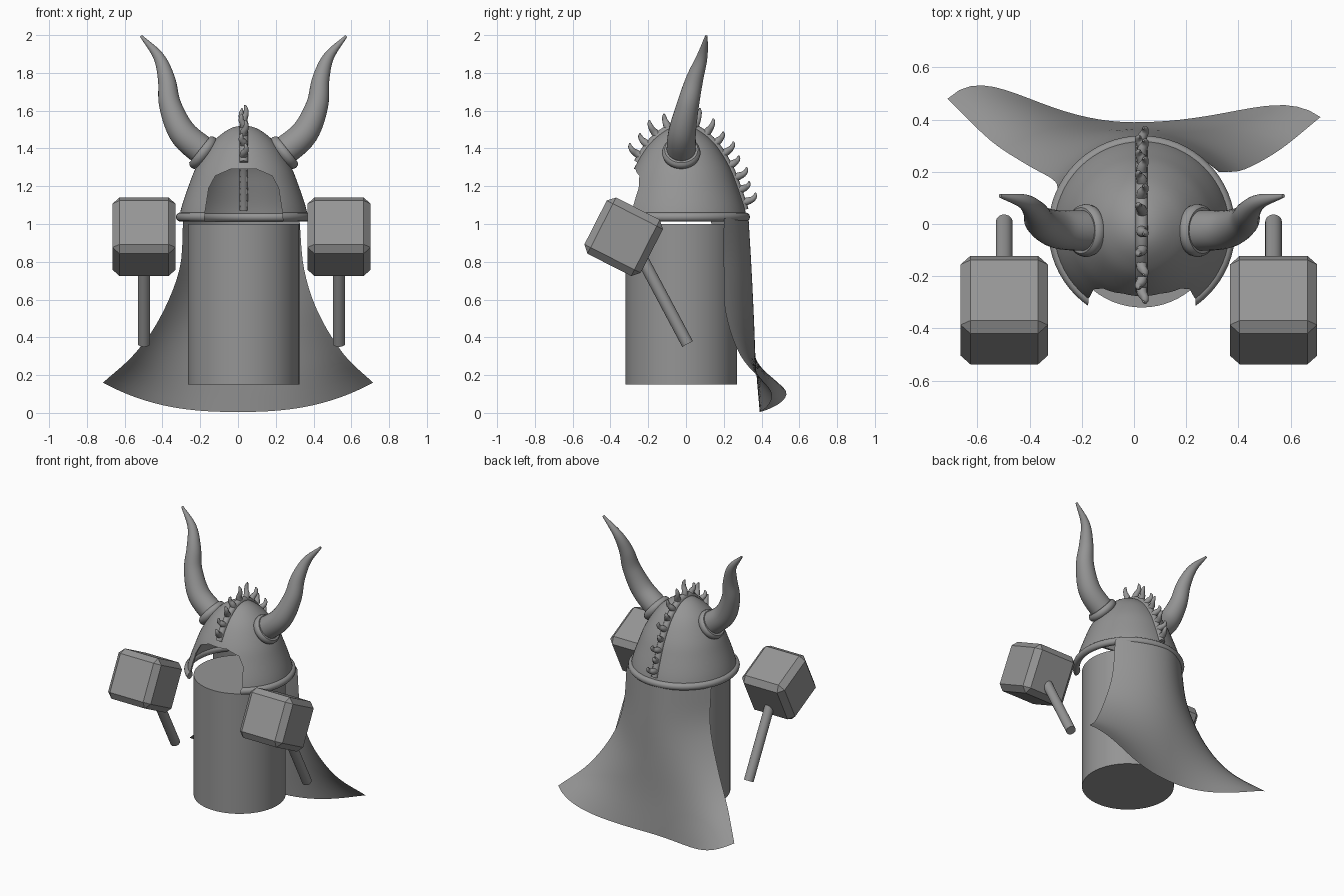
import bpy, bmesh, math
from mathutils import Vector, Matrix

if "Cube" in bpy.data.objects:
    bpy.data.objects.remove(bpy.data.objects["Cube"])

grey = bpy.data.materials.new("plain_grey")
grey.diffuse_color = (0.3, 0.3, 0.3, 1)
grey.use_nodes = True
grey.node_tree.nodes["Principled BSDF"].inputs["Base Color"].default_value = grey.diffuse_color
CX, CY = 0.03, -0.02          # helmet axis


def make(name, bm, smooth=40):
    bmesh.ops.recalc_face_normals(bm, faces=bm.faces)
    me = bpy.data.meshes.new(name)
    bm.to_mesh(me)
    bm.free()
    me.materials.append(grey)
    ob = bpy.data.objects.new(name, me)
    bpy.context.collection.objects.link(ob)
    if smooth:
        bpy.ops.object.select_all(action='DESELECT')
        ob.select_set(True)
        bpy.context.view_layer.objects.active = ob
        bpy.ops.object.shade_smooth_by_angle(angle=math.radians(smooth))
    return ob


def spline(pts, steps):
    """Smooth curve through points of any dimension."""
    pts = [Vector(p) for p in pts]
    out = []
    for i in range(len(pts) - 1):
        b, c = pts[i], pts[i + 1]
        a = pts[i - 1] if i else b * 2 - c
        d = pts[i + 2] if i + 2 < len(pts) else c * 2 - b
        for k in range(steps):
            t = k / steps
            out.append(0.5 * (2 * b + (c - a) * t + (2 * a - 5 * b + 4 * c - d) * t * t
                              + (3 * b - a - 3 * c + d) * t ** 3))
    return out + [pts[-1]]


def loft(bm, rings, closed=False):
    n = len(rings[0])
    pairs = list(zip(rings, rings[1:])) + ([(rings[-1], rings[0])] if closed else [])
    for r, s in pairs:
        for i in range(n):
            j = (i + 1) % n
            bm.faces.new((r[i], r[j], s[j], s[i]))


def tube(bm, path, sides=16):
    """Round tube along (x, y, z, radius) points."""
    P = [Vector(p[:3]) for p in path]
    rings, prev, side = [], None, None
    for i, p in enumerate(P):
        t = (P[min(i + 1, len(P) - 1)] - P[max(i - 1, 0)]).normalized()
        side = prev.rotation_difference(t) @ side if prev else t.orthogonal().normalized()
        prev, up = t, t.cross(side)
        rings.append([bm.verts.new(p + path[i][3] * (math.cos(a) * side + math.sin(a) * up))
                      for a in (2 * math.pi * k / sides for k in range(sides))])
    loft(bm, rings)
    bm.faces.new(rings[0])
    bm.faces.new(rings[-1])


def lathe(bm, prof, sides=64):
    """Closed cross-section of (r, z) turned about the helmet axis."""
    rings = [[bm.verts.new((CX + r * math.cos(a), CY + r * math.sin(a), z)) for r, z in prof]
             for a in (2 * math.pi * k / sides for k in range(sides))]
    loft(bm, rings, True)
    bmesh.ops.remove_doubles(bm, verts=bm.verts, dist=1e-5)


# body
bm = bmesh.new()
bmesh.ops.create_cone(bm, cap_ends=True, segments=64, radius1=0.295, radius2=0.295, depth=0.85,
                      matrix=Matrix.Translation((0.03, -0.025, 0.575)))
make("body", bm)

# helmet shell and rim, with an arched face opening
dome = spline([(0.345, 1.02), (0.326, 1.1), (0.292, 1.2), (0.252, 1.3), (0.185, 1.41),
               (0.12, 1.474), (0.06, 1.51), (0, 1.522)], 4)
dome = [(max(p.x, 0), p.y) for p in dome]
inner = [(r * 0.96, 1.02 + (z - 1.02) * 0.97) for r, z in dome]
bm = bmesh.new()
lathe(bm, dome + inner[::-1])
shell = make("helmet_shell", bm)
bm = bmesh.new()
lathe(bm, [(0.336 + 0.023 * math.cos(a), 1.037 + 0.024 * math.sin(a))
           for a in (math.pi * k / 6 for k in range(12))])
rim = make("helmet_rim", bm)

half = [(0.215, 0.9), (0.205, 1.06), (0.185, 1.19), (0.15, 1.255), (0.07, 1.29)]
arch = half + [(-x, z) for x, z in half[::-1]]
bm = bmesh.new()
ends = [[bm.verts.new((CX + x, y, z)) for x, z in arch] for y in (-0.8, -0.12)]
loft(bm, ends)
for e in ends:
    bm.faces.new(e)
cutter = make("opening_cutter", bm, 0)
cutter.hide_render = True
cutter.hide_viewport = True
for ob in (shell, rim):
    m = ob.modifiers.new("opening", 'BOOLEAN')
    m.operation, m.solver, m.object = 'DIFFERENCE', 'EXACT', cutter

# crest ridge running from the brow over the top to the back
arc = [(-r, z) for r, z in dome if z > 1.3] + [(r, z) for r, z in dome[-2::-1] if z > 1.06]
bm = bmesh.new()
tube(bm, [(CX, CY + y * 0.985, z - 0.004, 0.024) for y, z in arc], 10)
make("crest_ridge", bm)

# hooked crest spikes of varied length, spaced along the ridge
arc = [Vector((CX, CY + y, z)) for y, z in arc]
dist = [0]
for a, b in zip(arc, arc[1:]):
    dist.append(dist[-1] + (b - a).length)
bm = bmesh.new()
COUNT = 13
for k in range(COUNT):
    s = dist[-1] * (0.04 + 0.92 * k / (COUNT - 1))
    i = max(j for j in range(len(arc) - 1) if dist[j] <= s)
    d = (arc[i + 1] - arc[i]).normalized()
    p = arc[i] + d * (s - dist[i])
    n = Vector((0, -d.z, d.y))
    up = Vector((0, 0, 1))
    lean = Vector((0.012 * (-1) ** k, 0, 0))
    f = 0.95 if k in (4, 5) else (0.72 if k % 2 else 0.86)
    pts = [(p - n * 0.025, 0.024), (p + n * 0.03 * f, 0.02),
           (p + (n * 0.062 + up * 0.003) * f + lean, 0.015),
           (p + (n * 0.078 + up * 0.018) * f + lean, 0.011),
           (p + (n * 0.08 + up * 0.036) * f + lean * 0.5, 0.004)]
    tube(bm, spline([(*q, r) for q, r in pts], 3), 10)
make("crest_spikes", bm, 60)

# horns and their collars
horn = spline([(0.13, -0.025, 1.33, 0.075), (0.22, -0.025, 1.39, 0.078), (0.325, -0.02, 1.485, 0.073),
               (0.389, 0.01, 1.63, 0.059), (0.408, 0.045, 1.765, 0.046), (0.45, 0.085, 1.885, 0.029),
               (0.543, 0.108, 1.995, 0.007)], 6)
axis = Vector((0.78, 0, 0.62)).normalized()
for tag, sx in (("left", -1), ("right", 1)):
    bm = bmesh.new()
    tube(bm, [(CX + sx * p[0], p[1], p[2], p[3]) for p in horn], 24)
    make("horn_" + tag, bm)
    bm = bmesh.new()
    c = Vector((0.214, -0.025, 1.378))
    rings = []
    for k in range(32):
        a = 2 * math.pi * k / 32
        out = math.cos(a) * Vector((0, 1, 0)) + math.sin(a) * axis.cross(Vector((0, 1, 0)))
        ring = []
        for j in range(10):
            b = 2 * math.pi * j / 10
            q = c + out * (0.082 + 0.02 * math.cos(b)) + axis * 0.026 * math.sin(b)
            ring.append(bm.verts.new((CX + sx * q.x, q.y, q.z)))
        rings.append(ring)
    loft(bm, rings, True)
    make("horn_collar_" + tag, bm)

# hammers: chamfered block heads, handles tilted the opposite way
for tag, x in (("left", -0.4975), ("right", 0.535)):
    place = Matrix.Translation((x, -0.33, 0.9325))
    bm = bmesh.new()
    bmesh.ops.create_cube(bm, size=0.334, matrix=place @ Matrix.Rotation(math.radians(-27), 4, 'X'))
    bmesh.ops.bevel(bm, geom=bm.edges[:], offset=0.037, segments=1, affect='EDGES')
    make("hammer_head_" + tag, bm, 0)
    bm = bmesh.new()
    bmesh.ops.create_cone(bm, cap_ends=True, segments=24, radius1=0.032, radius2=0.032, depth=0.56,
                          matrix=place @ Matrix.Rotation(math.radians(28), 4, 'X')
                          @ Matrix.Translation((0, 0.032, -0.38)))
    make("hammer_handle_" + tag, bm)

# cape: flared sheet between two edge curves and a centre curve
left = spline([(-0.29, 0.13, 1.03), (-0.31, 0.17, 0.76), (-0.415, 0.23, 0.5),
               (-0.55, 0.32, 0.31), (-0.715, 0.48, 0.16)], 5)
right = spline([(0.325, 0.2, 1.03), (0.35, 0.2, 0.76), (0.425, 0.21, 0.53),
                (0.56, 0.285, 0.31), (0.715, 0.41, 0.16)], 5)
centre = spline([(0.33, 1.05), (0.347, 0.76), (0.36, 0.49), (0.37, 0.25), (0.39, 0.005)], 5)
bm = bmesh.new()
COLS = 32
grid = []
for i, (l, r, c) in enumerate(zip(left, right, centre)):
    v = i / (len(centre) - 1)
    row = []
    for k in range(COLS + 1):
        u = 2 * k / COLS - 1
        e = l if u < 0 else r
        wave = (0.22 if u < 0 else 0.14) * v ** 3.5 * u * u * (1 - u ** 4)
        x = l.x + (r.x - l.x) * (u + 1) / 2
        w = abs(u) ** 2.5
        row.append(bm.verts.new((x, c.x + (e.y - c.x) * u * u + wave, c.y + (e.z - c.y) * w)))
    grid.append(row)
for a, b in zip(grid, grid[1:]):
    for k in range(COLS):
        bm.faces.new((a[k], a[k + 1], b[k + 1], b[k]))
bmesh.ops.solidify(bm, geom=bm.faces[:], thickness=0.012)
make("cape", bm)
